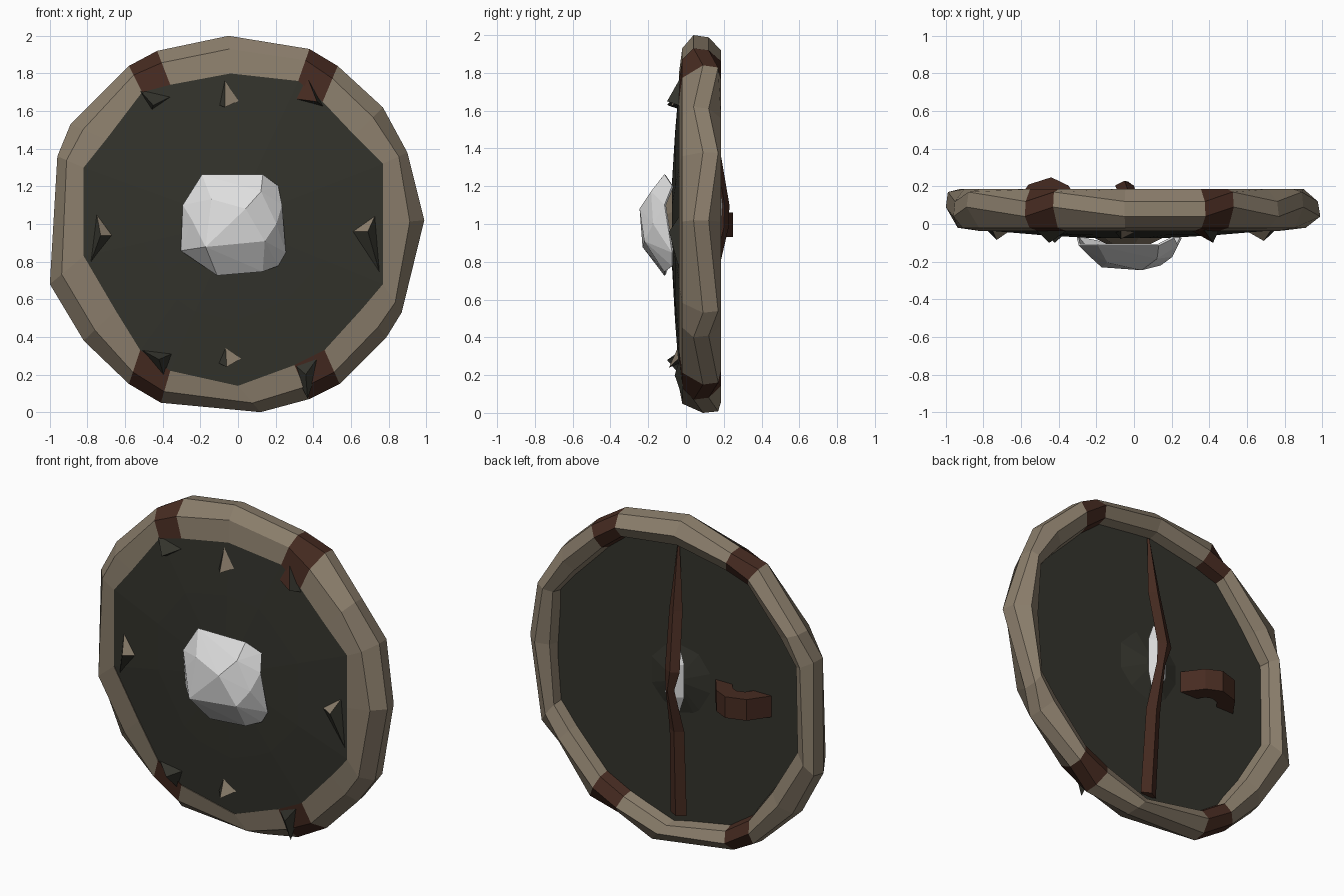
import bpy
import bmesh
from mathutils import Vector

cube = bpy.data.objects.get("Cube")
if cube:
    bpy.data.objects.remove(cube, do_unlink=True)


def material(name, colour):
    mat = bpy.data.materials.new(name)
    mat.use_nodes = True
    mat.diffuse_color = (*colour, 1)
    shader = next(n for n in mat.node_tree.nodes if n.type == 'BSDF_PRINCIPLED')
    shader.inputs["Base Color"].default_value = (*colour, 1)
    return mat


BONE = material("weathered tan", (0.26, 0.21, 0.15))
HIDE = material("dark hide", (0.033, 0.033, 0.025))
WRAP = material("brown leather", (0.062, 0.024, 0.015))
METAL = material("pale metal", (0.74, 0.74, 0.74))


def finish(name, bm, *mats):
    bmesh.ops.recalc_face_normals(bm, faces=bm.faces[:])
    mesh = bpy.data.meshes.new(name)
    bm.to_mesh(mesh)
    bm.free()
    for mat in mats:
        mesh.materials.append(mat)
    obj = bpy.data.objects.new(name, mesh)
    bpy.context.collection.objects.link(obj)
    return obj


def loft(bm, rings, closed=False, index=lambda i: 0):
    """Join rings of points into a tube; a closed one loops back to its start."""
    rows = [[bm.verts.new(p) for p in ring] for ring in rings]
    size = len(rows[0])
    for i in range(len(rows) if closed else len(rows) - 1):
        one, two = rows[i], rows[(i + 1) % len(rows)]
        for k in range(size):
            n = (k + 1) % size
            face = bm.faces.new((one[k], one[n], two[n], two[k]))
            face.material_index = index(i)
    if not closed:
        bm.faces.new(rows[0])
        bm.faces.new(rows[-1])


# Rim outline: outer x, z and inner x, z at each corner
outline = [
    (-.05, 2.0, -.04, 1.8), (-.43, 1.92, -.36, 1.74), (-.58, 1.84, -.51, 1.7),
    (-.89, 1.53, -.7, 1.45), (-.96, 1.36, -.82, 1.3), (-1, .68, -.82, .83),
    (-.82, .38, -.65, .54), (-.58, .15, -.52, .33), (-.41, .05, -.36, .22),
    (.12, 0, 0, .14), (.38, .07, .3, .25), (.54, .15, .46, .33),
    (.79, .4, .66, .55), (.87, .53, .77, .68), (.99, 1.02, .77, 1),
    (.9, 1.38, .77, 1.32), (.77, 1.62, .62, 1.47), (.53, 1.84, .45, 1.65),
    (.38, 1.93, .32, 1.76)]
# Rim section: share of the way inwards, depth
section = [(0, .06), (.35, -.02), (1, -.037), (.75, .15), (.4, .185), (.06, .14)]
wrapped = {1, 7, 10, 17}

rings = []
for i, (ox, oz, ix, iz) in enumerate(outline):
    lean = 0.03 if i % 2 else -0.02
    ring = []
    for k, (t, y) in enumerate(section):
        shift = lean if k in (0, 5) else 0
        ring.append((ox + (ix - ox) * t, y + shift, oz + (iz - oz) * t))
    rings.append(ring)
bm = bmesh.new()
loft(bm, rings, True, lambda i: 1 if i in wrapped else 0)
finish("rim", bm, BONE, WRAP)

# Thick hide panel: bulging front, flat back with a low mound in the middle
centre = Vector((-.03, 0, 1.01))
rings = []
for share, depth in ((.25, -.075), (.6, -.058), (1.02, -.03), (1.06, .09), (.25, .09), (.05, .13)):
    rings.append([(centre.x + (ix - centre.x) * share, depth,
                   centre.z + (iz - centre.z) * share) for ox, oz, ix, iz in outline])
bm = bmesh.new()
loft(bm, rings)
finish("hide_panel", bm, HIDE)

# Boss: a faceted open shell, squarish in outline, its corners bent back
edge = [(-.29, 1.1), (-.24, 1.22), (-.19, 1.26), (.13, 1.26), (.21, 1.2),
        (.23, 1.1), (.25, .85), (.21, .78), (.13, .75), (-.11, .73), (-.3, .86)]
crown = [(.04, -.24, 1.08), (-.17, -.225, .88), (.14, -.215, .91),
         (-.14, -.2, 1.13), (.12, -.18, 1.17), (.2, -.17, 1.0), (-.24, -.16, 1.02)]
bm = bmesh.new()
for x, z in edge:
    bm.verts.new((x, -.07 - .04 * (abs(x) < .2 or abs(z - 1.05) < .1), z))
for p in crown:
    bm.verts.new(p)
bmesh.ops.convex_hull(bm, input=bm.verts[:])
back = [f for f in bm.faces if all(v.co.y > -.12 for v in f.verts)]
bmesh.ops.delete(bm, geom=back, context='FACES')
boss = finish("boss", bm, METAL)
shell = boss.modifiers.new("thickness", 'SOLIDIFY')
shell.thickness = 0.012
shell.offset = 0

# Tan seat between the boss and the panel
bm = bmesh.new()
loft(bm, [[(centre.x + x * r, y, centre.z + z * r) for x, z in
           ((1, -.8), (1, .3), (.3, 1), (-.7, .8), (-1, -.2), (-.4, -.9))]
          for r, y in ((.2, -.065), (.12, -.105))])
finish("boss_seat", bm, BONE)


def spike(name, tip, base, tip_y, first, rest):
    """Three-sided thorn; its first side may have its own colour."""
    bm = bmesh.new()
    top = bm.verts.new((tip[0], tip_y, tip[1]))
    a, b, c = [bm.verts.new((x, -.015, z)) for x, z in base]
    bm.faces.new((top, a, b)).material_index = 0
    for face in ((top, b, c), (top, c, a), (a, b, c)):
        bm.faces.new(face).material_index = 1
    finish(name, bm, first, rest)


# Thorns poking through the panel
spike("top_thorn", (-.07, 1.62), [(-.07, 1.82), (.06, 1.68), (-.12, 1.64)], -.08, BONE, HIDE)
spike("bottom_thorn", (-.06, .24), [(-.07, .41), (.06, .31), (-.12, .27)], -.09, BONE, HIDE)
spike("right_thorn", (-.73, .94), [(-.76, 1.1), (-.63, .94), (-.8, .75)], -.085, BONE, HIDE)
spike("left_thorn", (.69, .96), [(.74, 1.07), (.56, .96), (.77, .68)], -.09, BONE, HIDE)

# Knots beside the wrappings
spike("upper_right_knot", (-.45, 1.63), [(-.54, 1.73), (-.33, 1.69), (-.46, 1.6)], -.1, HIDE, HIDE)
spike("upper_left_knot", (.42, 1.65), [(.27, 1.67), (.36, 1.8), (.46, 1.62)], -.1, WRAP, HIDE)
spike("lower_right_knot", (-.42, .28), [(-.53, .34), (-.33, .32), (-.39, .18)], -.1, HIDE, HIDE)
spike("lower_left_knot", (.36, .2), [(.27, .28), (.37, .07), (.46, .34)], -.06, HIDE, HIDE)


def diamond(x, y, z, w, d):
    return [(x - w, y, z), (x, y - d, z), (x + w, y, z), (x, y + d, z)]


# Upright grip, bowed away from the panel, with a pale core behind its middle
bm = bmesh.new()
loft(bm, [diamond(-.02, .1, .17, .055, .03), diamond(-.03, .13, .7, .05, .03),
          diamond(-.03, .2, .98, .03, .025), diamond(-.05, .205, 1.1, .05, .025),
          diamond(-.03, .14, 1.45, .045, .03), diamond(-.02, .1, 1.82, .008, .01)])
finish("grip", bm, WRAP)
bm = bmesh.new()
loft(bm, [diamond(-.035, .14, .81, .015, .02), diamond(-.035, .16, .93, .065, .04),
          diamond(-.035, .16, 1.13, .065, .04), diamond(-.035, .14, 1.24, .015, .02)])
finish("grip_core", bm, METAL)

# Arched arm loop at the back
hub = Vector((-.45, .08))
bm = bmesh.new()
rings = []
for p in ((-.25, .07), (-.35, .205), (-.44, .248), (-.56, .21), (-.66, .07)):
    outer = Vector(p)
    inner = outer.lerp(hub, .6)
    rings.append([(q.x, q.y, z) for q, z in
                  ((outer, .93), (outer, 1.06), (inner, 1.06), (inner, .93))])
loft(bm, rings)
finish("arm_loop", bm, WRAP)
